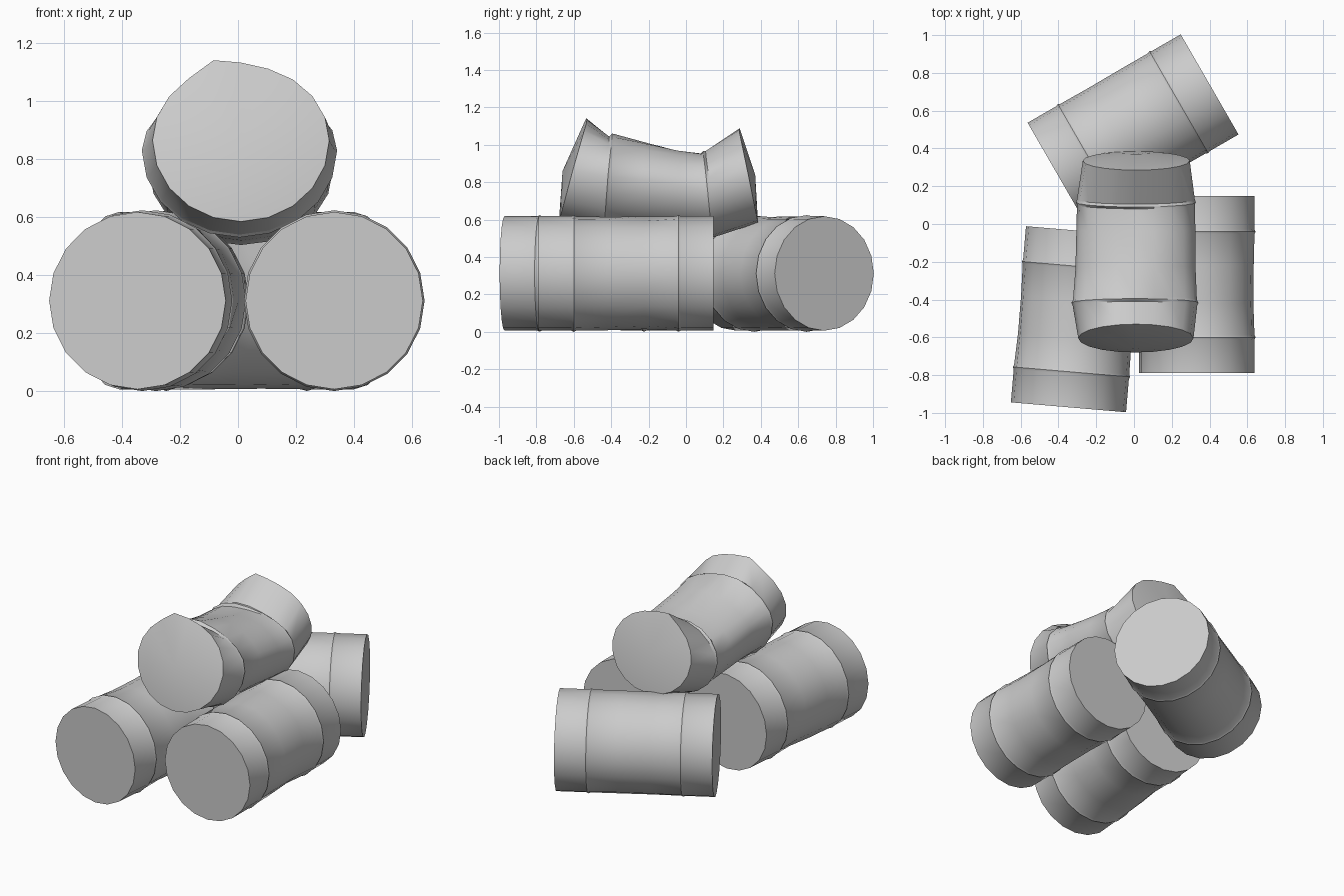
import bpy, bmesh, math, random
from math import sin, cos, radians, pi
from mathutils import Matrix

if "Cube" in bpy.data.objects:
    bpy.data.objects.remove(bpy.data.objects["Cube"])

SIDES = 20
random.seed(4)


def loft(name, rings, cap_centers, matrix):
    """Skin a list of vertex rings and close both ends with fans."""
    bm = bmesh.new()
    loops = [[bm.verts.new(p) for p in ring] for ring in rings]
    for a, b in zip(loops, loops[1:]):
        for i in range(SIDES):
            j = (i + 1) % SIDES
            bm.faces.new((a[i], a[j], b[j], b[i]))
    for ring, c in ((loops[0], cap_centers[0]), (loops[-1], cap_centers[1])):
        v = bm.verts.new(c)
        for i in range(SIDES):
            bm.faces.new((ring[i], ring[(i + 1) % SIDES], v))
    bmesh.ops.recalc_face_normals(bm, faces=bm.faces)
    mesh = bpy.data.meshes.new(name)
    bm.to_mesh(mesh)
    bm.free()
    mesh.transform(matrix)
    obj = bpy.data.objects.new(name, mesh)
    bpy.context.collection.objects.link(obj)
    bpy.ops.object.select_all(action='DESELECT')
    obj.select_set(True)
    bpy.context.view_layer.objects.active = obj
    bpy.ops.object.shade_smooth_by_angle(angle=radians(30))
    return obj


def barrel(name, x, y, turn, wobble):
    """Straight barrel lying along y, with two thin raised hoops."""
    r, half, hoop = 0.306, 0.468, 0.28
    profile = [(-half, r), (-hoop - 0.012, r), (-hoop, r + 0.006), (-hoop + 0.012, r),
               (-0.1, r), (0.1, r),
               (hoop - 0.012, r), (hoop, r + 0.006), (hoop + 0.012, r), (half, r)]
    rings = []
    for py, pr in profile:
        ring = []
        for i in range(SIDES):
            a = 2 * pi * i / SIDES
            d = pr - (random.uniform(0, wobble) if abs(py) < 0.2 else 0)
            ring.append((d * cos(a), py, d * sin(a)))
        rings.append(ring)
    m = Matrix.Translation((x, y, 0.312)) @ Matrix.Rotation(radians(turn), 4, 'Z')
    return loft(name, rings, ((0, -half, 0), (0, half, 0)), m)


# Three barrels on the floor
barrel("left_barrel", -0.307, -0.504, -4.9, 0.012)
barrel("right_barrel", 0.332, -0.32, 0, 0.012)
barrel("back_barrel", -0.005, 0.505, -60, 0.004)

# Crushed top barrel: y at bottom, y at top, z bottom, z middle, z top, centre x, half width
sections = [
    (-0.68, -0.53, 0.585, 0.865, 1.125, 0.010, 0.305),
    (-0.45, -0.41, 0.540, 0.830, 1.050, 0.005, 0.330),
    (-0.44, -0.395, 0.530, 0.830, 1.055, 0.005, 0.337),
    (-0.425, -0.38, 0.538, 0.830, 1.045, 0.005, 0.328),
    (-0.25, -0.22, 0.535, 0.815, 1.005, 0.008, 0.318),
    (-0.03, -0.04, 0.520, 0.785, 0.970, 0.010, 0.315),
    (0.125, 0.08, 0.512, 0.760, 0.965, 0.010, 0.312),
    (0.140, 0.09, 0.504, 0.760, 0.975, 0.010, 0.317),
    (0.155, 0.105, 0.508, 0.760, 0.965, 0.010, 0.312),
    (0.385, 0.285, 0.583, 0.830, 1.070, 0.012, 0.283),
]
rings = []
for n, (y0, y1, z0, zm, z1, cx, w) in enumerate(sections):
    ring = []
    for i in range(SIDES):
        a = 2 * pi * i / SIDES
        s = sin(a)
        z = zm + s * ((z1 - zm) if s > 0 else (zm - z0))
        if n in (0, len(sections) - 1):
            # pinched peak on the end rims
            z += 0.03 * math.exp(-((a - 1.85) / 0.25) ** 2)
        elif s > 0:
            z += 0.012 * s * sin(3 * a + n)
        ring.append((cx + w * cos(a), y0 + (y1 - y0) * (s + 1) / 2, z))
    rings.append(ring)
loft("top_crushed_barrel", rings, ((0.01, -0.66, 0.86), (0.01, 0.37, 0.84)), Matrix())
